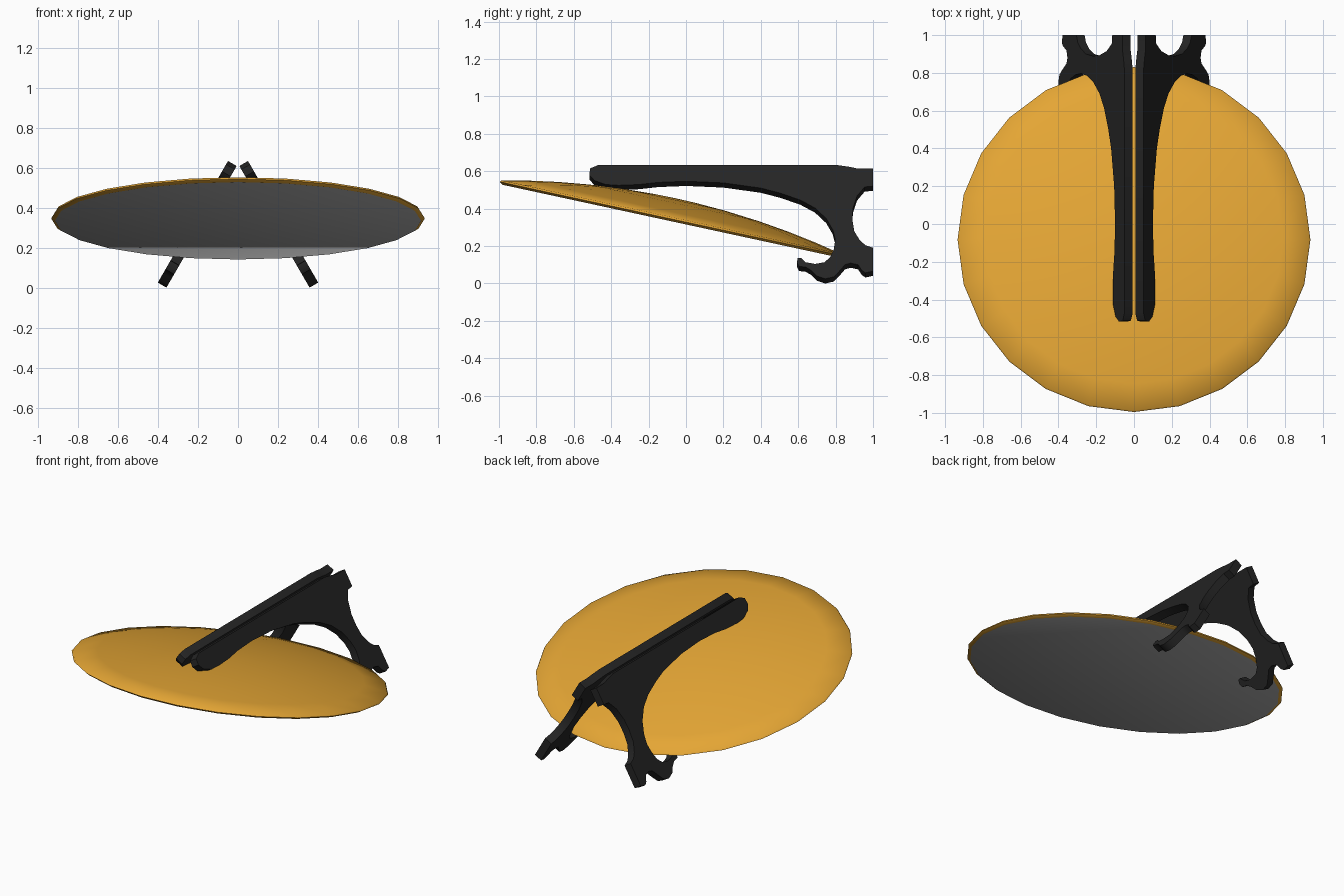
import bpy, bmesh, math
from mathutils import Matrix, Vector

if "Cube" in bpy.data.objects:
    bpy.data.objects.remove(bpy.data.objects["Cube"])


def material(name, rgb):
    m = bpy.data.materials.new(name)
    m.diffuse_color = (*rgb, 1)
    m.use_nodes = True
    m.node_tree.nodes["Principled BSDF"].inputs["Base Color"].default_value = m.diffuse_color
    return m


def finish(bm, name, mats, angle):
    bmesh.ops.recalc_face_normals(bm, faces=bm.faces)
    me = bpy.data.meshes.new(name)
    bm.to_mesh(me)
    bm.free()
    for m in mats:
        me.materials.append(m)
    for p in me.polygons:
        p.use_smooth = True
    me.set_sharp_from_angle(angle=math.radians(angle))
    ob = bpy.data.objects.new(name, me)
    bpy.context.collection.objects.link(ob)
    return ob


orange = material("orange", (0.78, 0.38, 0.035))
black = material("black", (0.018, 0.018, 0.018))
grey = material("underside_grey", (0.42, 0.42, 0.42))

# Domed dish: 24-sided, flat underside, thin rounded rim, shallow cap on top
SEG, R, RIM, CAP = 24, 0.928, 0.022, 0.103
profile = [(0.915, 0.0), (0.934, 0.012)]
profile += [(R * t, RIM + CAP * (1 - t * t)) for t in (1, 0.85, 0.68, 0.5, 0.3, 0.12)]
bm = bmesh.new()
rings = []
for r, h in profile:
    rings.append([bm.verts.new((r * math.sin(2 * math.pi * i / SEG),
                                r * math.cos(2 * math.pi * i / SEG), h)) for i in range(SEG)])
for a, b in zip(rings, rings[1:]):
    for i in range(SEG):
        j = (i + 1) % SEG
        bm.faces.new((a[i], a[j], b[j], b[i]))
tip = bm.verts.new((0, 0, RIM + CAP))
for i in range(SEG):
    bm.faces.new((rings[-1][i], rings[-1][(i + 1) % SEG], tip))
bm.faces.new(rings[0]).material_index = 1
bm.transform(Matrix.Translation((0, -0.085, 0.334)) @ Matrix.Rotation(math.radians(-12.2), 4, 'X'))
finish(bm, "domed_dish", [orange, grey], 60)

# Stand leaf outline: (y, distance down the sloping leaf)
outline = [
    # top edge and squared upper end
    (-.47, 0), (.81, 0), (.87, .01), (.92, .022), (1, .022), (1, .13),
    # back scoop
    (.955, .135), (.915, .19), (.892, .27), (.89, .34), (.90, .41), (.93, .465),
    (.96, .495), (1, .51), (1, .655),
    # foot with notch and hook
    (.96, .665), (.94, .65), (.92, .615), (.88, .605), (.85, .615), (.82, .655),
    (.79, .69), (.745, .702), (.70, .685), (.67, .65), (.64, .63), (.605, .625),
    (.593, .60), (.597, .575), (.615, .572), (.64, .60), (.69, .61), (.74, .60),
    (.77, .57), (.79, .52), (.798, .46),
    # inner arch and underside of arm
    (.785, .40), (.75, .33), (.69, .265), (.61, .215), (.5, .172), (.4, .142),
    (.2, .11), (0, .10), (-.15, .107), (-.25, .12), (-.36, .125), (-.43, .12),
    (-.49, .095), (-.517, .06), (-.512, .02),
]

# Two mirrored leaves splayed 30 degrees from the ridge
S, C, THICK = 0.5, math.sqrt(0.75), 0.05
for side, label in ((-1, "left"), (1, "right")):
    bm = bmesh.new()
    outer = [bm.verts.new((side * (0.05 + v * S), y, 0.633 - v * C)) for y, v in outline]
    face = bm.faces.new(outer)
    ext = bmesh.ops.extrude_face_region(bm, geom=[face], use_keep_orig=True)
    moved = [g for g in ext["geom"] if isinstance(g, bmesh.types.BMVert)]
    bmesh.ops.translate(bm, verts=moved, vec=Vector((-side * THICK * C, 0, -THICK * S)))
    finish(bm, label + "_stand_leaf", [black], 40)
